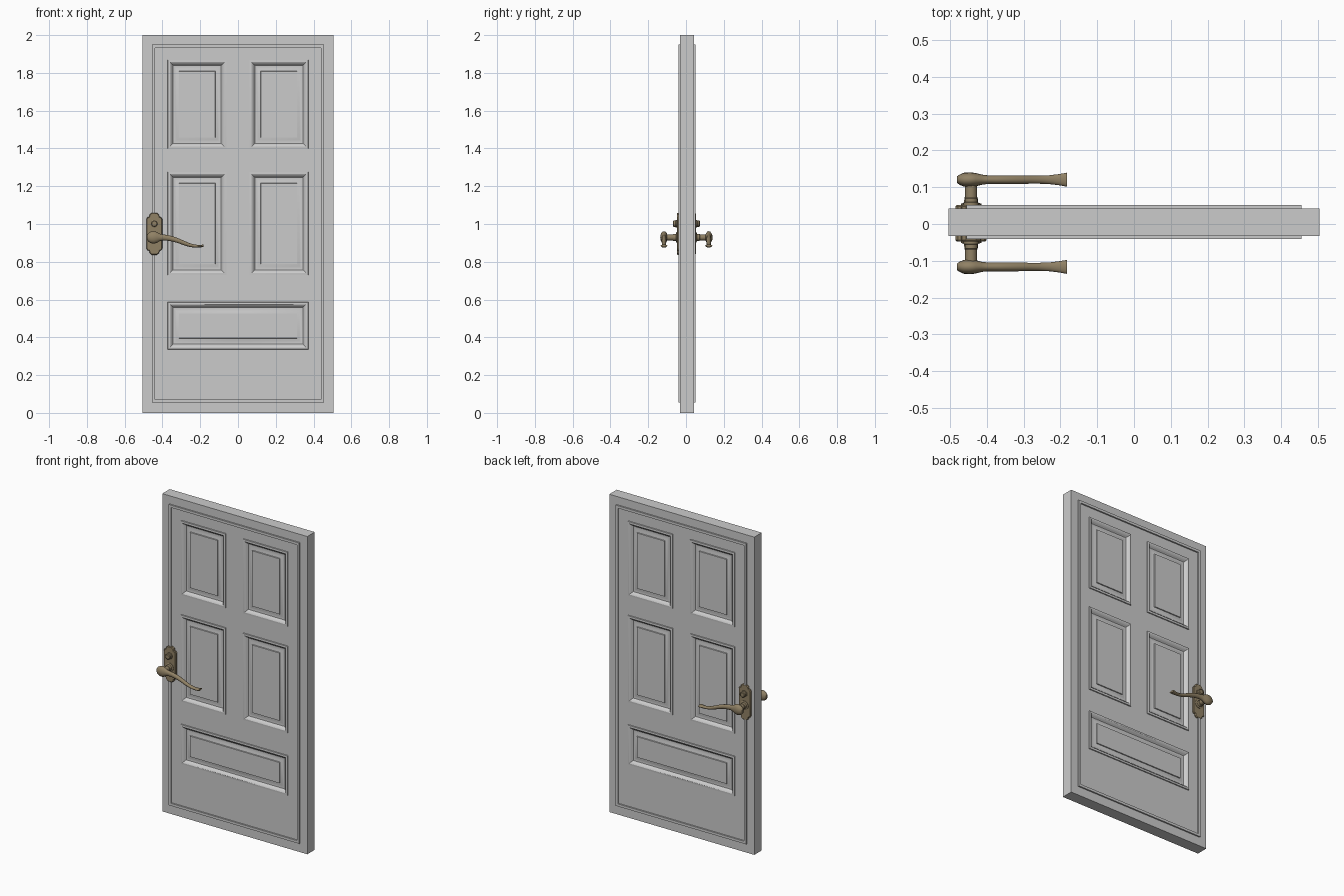
import bpy, bmesh, math

if "Cube" in bpy.data.objects:
    bpy.data.objects.remove(bpy.data.objects["Cube"])

brass = bpy.data.materials.new("aged_brass")
brass.diffuse_color = (0.28, 0.22, 0.13, 1)
brass.use_nodes = True
brass.node_tree.nodes["Principled BSDF"].inputs["Base Color"].default_value = brass.diffuse_color
DOOR_Y, HANDLE_Y = 0.005, 0.002


def finish(name, bm, y, mat=None, angle=30):
    """Turn the front half into an object mirrored to the back."""
    bmesh.ops.recalc_face_normals(bm, faces=bm.faces) if mat else None
    me = bpy.data.meshes.new(name)
    bm.to_mesh(me)
    bm.free()
    ob = bpy.data.objects.new(name, me)
    bpy.context.collection.objects.link(ob)
    ob.location.y = y
    if mat:
        me.materials.append(mat)
    m = ob.modifiers.new("both_sides", 'MIRROR')
    m.use_axis = (False, True, False)
    m.merge_threshold = 0.0005
    bpy.ops.object.select_all(action='DESELECT')
    ob.select_set(True)
    bpy.context.view_layer.objects.active = ob
    bpy.ops.object.shade_smooth_by_angle(angle=math.radians(angle))
    return ob


def loft(bm, rings):
    """Skin a list of equal-length point rings and cap the ends."""
    vs = [[bm.verts.new(p) for p in r] for r in rings]
    n = len(vs[0])
    for a, b in zip(vs, vs[1:]):
        for i in range(n):
            j = (i + 1) % n
            bm.faces.new((a[i], a[j], b[j], b[i]))
    bm.faces.new(vs[0])
    bm.faces.new(vs[-1][::-1])


def lathe_y(bm, x, z, profile, n=20):
    """Round part about a y axis; profile is (y, radius)."""
    loft(bm, [[(x + r * math.cos(2 * math.pi * i / n), y,
                z + r * math.sin(2 * math.pi * i / n)) for i in range(n)]
              for y, r in profile])


# door slab: front grid with panel cells inset into moulded panels
xs = [-0.505, -0.372, -0.061, 0.061, 0.372, 0.505]
zs = [0, 0.336, 0.586, 0.729, 1.275, 1.399, 1.868, 2.0]
bm = bmesh.new()
g = [[bm.verts.new((x, -0.037, z)) for x in xs] for z in zs]
cell = {}
for r in range(len(zs) - 1):
    for c in range(len(xs) - 1):
        cell[r, c] = bm.faces.new((g[r][c], g[r][c + 1], g[r + 1][c + 1], g[r + 1][c]))
edges = [e for e in bm.edges if e.is_boundary]
ret = bmesh.ops.extrude_edge_only(bm, edges=edges)
for v in ret["geom"]:
    if isinstance(v, bmesh.types.BMVert):
        v.co.y = 0
bmesh.ops.recalc_face_normals(bm, faces=bm.faces)
if cell[0, 0].normal.y > 0:
    bmesh.ops.reverse_faces(bm, faces=bm.faces)
wide = bmesh.ops.dissolve_faces(bm, faces=[cell[1, c] for c in (1, 2, 3)])["region"]
panels = list(wide) + [cell[r, c] for r in (3, 5) for c in (1, 3)]
# panel moulding: (inset, depth) steps from the rim to the raised field
for inset, depth in ((0.001, 0.006), (0.010, 0.001), (0.006, -0.003), (0.005, -0.007),
                     (0.006, -0.006), (0.007, -0.001), (0.012, 0.003), (0.012, 0.002),
                     (0.001, 0.006)):
    bmesh.ops.inset_individual(bm, faces=panels, thickness=inset, depth=depth,
                               use_even_offset=True)
finish("door_slab", bm, DOOR_Y)

# thin raised bead running round the door face
bm = bmesh.new()
outer, inner = (0.455, 0.056, 1.949), (0.439, 0.072, 1.933)
rings = []
for (w, lo, hi), y in ((outer, -0.036), (outer, -0.046), (inner, -0.046), (inner, -0.036)):
    rings.append([bm.verts.new(p) for p in
                  ((-w, y, lo), (w, y, lo), (w, y, hi), (-w, y, hi))])
for k in range(4):
    a, b = rings[k], rings[(k + 1) % 4]
    for i in range(4):
        j = (i + 1) % 4
        bm.faces.new((a[i], a[j], b[j], b[i]))
bmesh.ops.recalc_face_normals(bm, faces=bm.faces)
finish("edge_bead", bm, DOOR_Y)

# lock plate with a narrower stepped tab at both ends
PX, PZ = -0.443, 0.948
quarter = [(0.042, 0.078), (0.036, 0.088), (0.027, 0.090), (0.025, 0.102), (0.014, 0.111)]
half = quarter + [(-x, z) for x, z in quarter[::-1]]
outline = half + [(-x, -z) for x, z in half]
bm = bmesh.new()
loft(bm, [[(PX + x * s, y, PZ + z * t) for x, z in outline]
          for y, s, t in ((-0.030, 1, 1), (-0.046, 1, 1), (-0.050, 0.92, 0.97))])
finish("lock_plate", bm, HANDLE_Y, brass)

# lock knob
bm = bmesh.new()
lathe_y(bm, PX, 1.002, [(-0.045, 0.020), (-0.056, 0.020), (-0.058, 0.017),
                        (-0.068, 0.017), (-0.071, 0.013)])
finish("lock_knob", bm, HANDLE_Y, brass)

# handle spindle with a collar at the plate
bm = bmesh.new()
lathe_y(bm, PX, 0.929, [(-0.045, 0.028), (-0.053, 0.028), (-0.056, 0.019), (-0.070, 0.018),
                        (-0.072, 0.016), (-0.120, 0.016)])
finish("handle_spindle", bm, HANDLE_Y, brass)

# lever: bulb, wavy arm and flared tip as (x, z, y radius, z radius)
sections = [(-0.481, 0.929, 0.009, 0.013), (-0.474, 0.929, 0.014, 0.022),
            (-0.462, 0.929, 0.019, 0.030), (-0.445, 0.929, 0.020, 0.033),
            (-0.430, 0.929, 0.018, 0.029), (-0.415, 0.929, 0.014, 0.020),
            (-0.400, 0.929, 0.012, 0.016), (-0.375, 0.927, 0.012, 0.015),
            (-0.345, 0.921, 0.012, 0.014), (-0.315, 0.911, 0.012, 0.013),
            (-0.285, 0.899, 0.011, 0.012), (-0.258, 0.889, 0.011, 0.010),
            (-0.230, 0.883, 0.012, 0.008), (-0.205, 0.882, 0.015, 0.007),
            (-0.182, 0.885, 0.019, 0.006)]
bm = bmesh.new()
loft(bm, [[(x, -0.1185 + ry * math.cos(2 * math.pi * i / 16),
            z + rz * math.sin(2 * math.pi * i / 16)) for i in range(16)]
          for x, z, ry, rz in sections])
finish("lever_handle", bm, HANDLE_Y, brass, 40)
